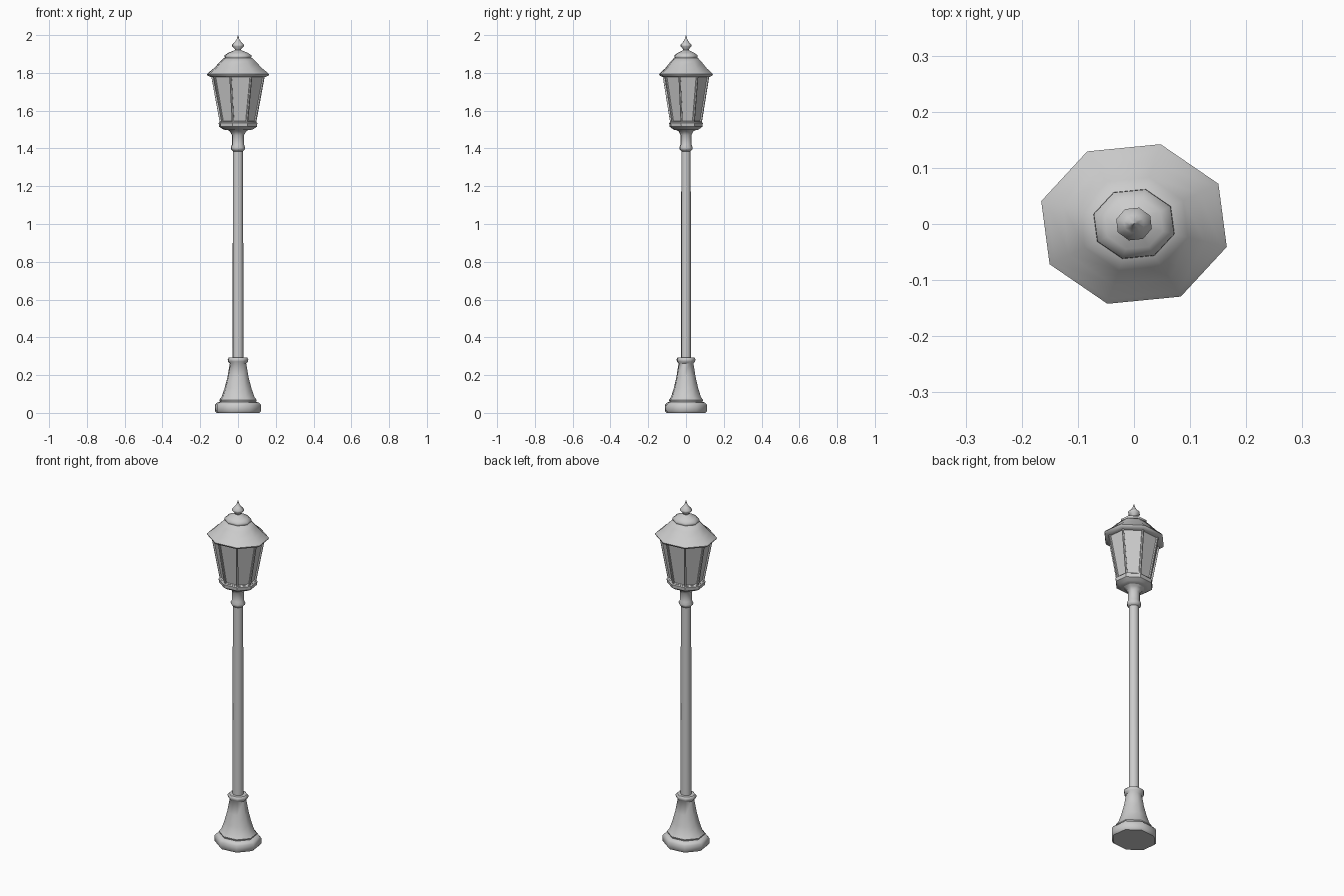
import bpy, bmesh, math

cube = bpy.data.objects.get("Cube")
if cube:
    bpy.data.objects.remove(cube)

SIDES = 8
TURN = math.radians(29)

grey = bpy.data.materials.new("cast_grey")
grey.use_nodes = True
COLOUR = (0.6, 0.6, 0.6, 1)
grey.diffuse_color = COLOUR
grey.node_tree.nodes["Principled BSDF"].inputs["Base Color"].default_value = COLOUR


def lathe(name, profile, depth=0.88, angle=35, inset=0):
    """Eight-sided turned part; profile is (radius, height), depth squashes y."""
    bm = bmesh.new()
    rings = []
    for r, z in profile:
        ring = []
        for i in range(SIDES):
            a = TURN + 2 * math.pi * i / SIDES
            ring.append(bm.verts.new((r * math.cos(a), r * depth * math.sin(a), z)))
        rings.append(ring)
    walls = []
    for low, high in zip(rings, rings[1:]):
        for i in range(SIDES):
            j = (i + 1) % SIDES
            walls.append(bm.faces.new((low[i], low[j], high[j], high[i])))
    bm.faces.new(rings[0][::-1])
    bm.faces.new(rings[-1])
    bm.normal_update()
    if inset:
        # window panes set back between the corner posts
        bmesh.ops.inset_individual(bm, faces=walls, thickness=inset, depth=0)
        bmesh.ops.inset_individual(bm, faces=walls, thickness=0.002, depth=-0.008)
    mesh = bpy.data.meshes.new(name)
    bm.to_mesh(mesh)
    bm.free()
    mesh.materials.append(grey)
    obj = bpy.data.objects.new(name, mesh)
    bpy.context.collection.objects.link(obj)
    bpy.ops.object.select_all(action="DESELECT")
    obj.select_set(True)
    bpy.context.view_layer.objects.active = obj
    bpy.ops.object.shade_smooth_by_angle(angle=math.radians(angle))
    return obj


# Foot: plinth and flared pedestal
lathe("plinth", [(0.118, 0), (0.127, 0.01), (0.127, 0.042), (0.116, 0.054), (0.095, 0.06)],
      0.91, 50)
lathe("pedestal", [(0.098, 0.055), (0.103, 0.068), (0.09, 0.085), (0.074, 0.13),
                   (0.058, 0.19), (0.045, 0.262), (0.055, 0.272), (0.057, 0.285),
                   (0.05, 0.293)], 0.91, 50)

# Post and its collar under the lantern
lathe("post", [(0.03, 0.28), (0.028, 1.42)], 0.92, 50)
lathe("post_collar", [(0.028, 1.385), (0.038, 1.395), (0.04, 1.405), (0.033, 1.42),
                      (0.033, 1.47), (0.044, 1.49), (0.072, 1.505)], 0.92, 50)

# Lantern
lathe("lantern_tray", [(0.07, 1.497), (0.085, 1.503), (0.104, 1.515), (0.107, 1.535),
                       (0.098, 1.542)], 0.87)
lathe("lantern_windows", [(0.1, 1.535), (0.148, 1.785)], 0.87, 30, 0.009)

# Roof, vent cap and finial
lathe("roof", [(0.146, 1.777), (0.168, 1.785), (0.172, 1.793), (0.162, 1.802),
               (0.132, 1.825), (0.1, 1.858), (0.076, 1.88)], 0.86, 50)
lathe("vent_cap", [(0.07, 1.876), (0.075, 1.884), (0.074, 1.893), (0.054, 1.906),
                   (0.028, 1.916), (0.016, 1.922)], 0.86, 50)
lathe("finial", [(0.015, 1.915), (0.018, 1.926), (0.033, 1.941), (0.033, 1.949),
                 (0.018, 1.963), (0.008, 1.977), (0.001, 2.0)], 0.92, 60)
